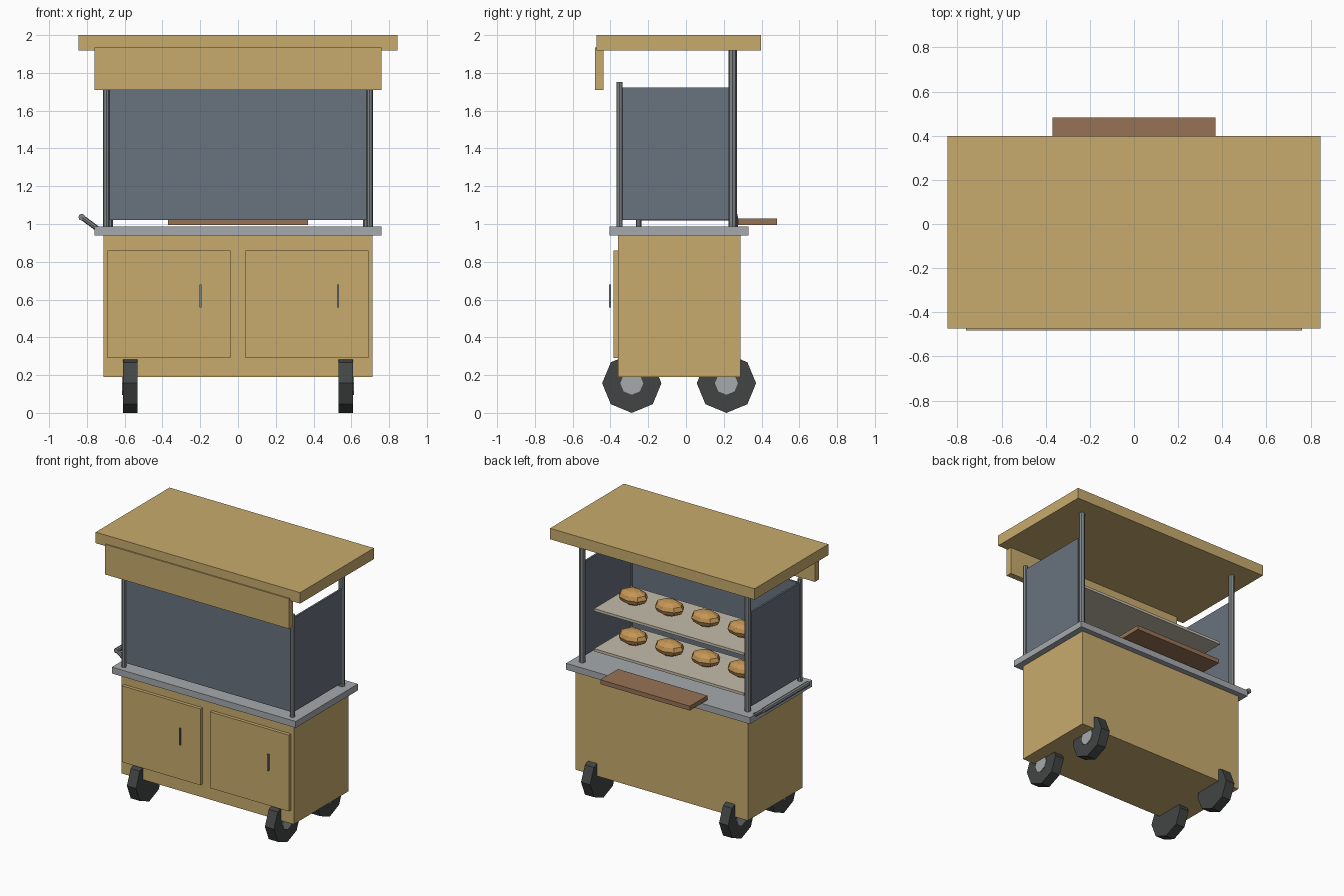
import bpy
from mathutils import Vector

if "Cube" in bpy.data.objects:
    bpy.data.objects.remove(bpy.data.objects["Cube"])


def material(name, rgb):
    m = bpy.data.materials.new(name)
    m.diffuse_color = (*rgb, 1)
    m.use_nodes = True
    m.node_tree.nodes["Principled BSDF"].inputs["Base Color"].default_value = m.diffuse_color
    return m


WOOD = material("tan_wood", (0.58, 0.41, 0.155))
BROWN = material("brown_wood", (0.31, 0.17, 0.09))
GLASS = material("tinted_panel", (0.14, 0.17, 0.21))
STEEL = material("steel", (0.22, 0.24, 0.25))
TOP = material("counter_metal", (0.38, 0.4, 0.42))
RUBBER = material("rubber", (0.055, 0.06, 0.06))
CREAM = material("cream_shelf", (0.55, 0.5, 0.4))
CRUST = material("crust", (0.55, 0.3, 0.09))


def finish(name, mat):
    ob = bpy.context.object
    ob.name = name
    ob.data.materials.append(mat)
    return ob


def box(name, x, y, z, mat):
    # x, y, z are (min, max) ranges
    bpy.ops.mesh.primitive_cube_add(size=1, location=[(a + b) / 2 for a, b in (x, y, z)])
    ob = finish(name, mat)
    ob.scale = [b - a for a, b in (x, y, z)]
    return ob


def rod(name, p, q, r, mat, sides=8):
    p, q = Vector(p), Vector(q)
    d = q - p
    bpy.ops.mesh.primitive_cylinder_add(vertices=sides, radius=r, depth=d.length, location=(p + q) / 2)
    ob = finish(name, mat)
    ob.rotation_euler = d.to_track_quat('Z', 'Y').to_euler()
    return ob


# Cabinet, counter and canopy
box("cabinet", (-0.713, 0.713), (-0.36, 0.288), (0.19, 0.94), WOOD)
box("counter", (-0.76, 0.76), (-0.404, 0.33), (0.94, 0.988), TOP)
box("roof", (-0.845, 0.845), (-0.474, 0.398), (1.918, 2.0), WOOD)
box("front_fascia", (-0.76, 0.76), (-0.483, -0.436), (1.71, 1.935), WOOD)

# Doors with pulls
for label, x0, pull_x in (("left", -0.69, -0.198), ("right", 0.04, 0.53)):
    box(label + "_door", (x0, x0 + 0.65), (-0.385, -0.358), (0.29, 0.86), WOOD)
    box(label + "_door_pull", (pull_x - 0.006, pull_x + 0.006), (-0.408, -0.396), (0.557, 0.68), STEEL)

# Posts, side panels and wheels, mirrored left and right
for s, label in ((-1, "left"), (1, "right")):
    rod(label + "_front_post", (s * 0.697, -0.352, 0.985), (s * 0.697, -0.352, 1.752), 0.017, STEEL)
    rod(label + "_rear_post", (s * 0.684, 0.247, 0.985), (s * 0.684, 0.247, 1.925), 0.022, STEEL)
    box(label + "_side_panel", sorted((s * 0.688, s * 0.702)), (-0.335, 0.228), (1.02, 1.723), GLASS)
    for y, end in ((-0.287, "front"), (0.214, "rear")):
        rod(f"{label}_{end}_wheel", (s * 0.533, y, 0.157), (s * 0.608, y, 0.157), 0.157, RUBBER)
        rod(f"{label}_{end}_hub", (s * 0.57, y, 0.157), (s * 0.614, y, 0.157), 0.061, TOP)
box("front_panel", (-0.68, 0.68), (-0.352, -0.338), (1.02, 1.723), GLASS)

# Serving board on the back edge
box("serving_board", (-0.37, 0.37), (0.275, 0.483), (0.995, 1.028), BROWN)

# Shelves with loaves
for level, z in (("lower", 1.085), ("upper", 1.385)):
    box(level + "_shelf", (-0.62, 0.62), (-0.24, 0.2), (z - 0.02, z), CREAM)
    for i in range(4):
        bpy.ops.mesh.primitive_uv_sphere_add(segments=8, ring_count=6, radius=1,
                                             location=(-0.45 + 0.3 * i, -0.02, z + 0.052))
        finish(f"{level}_loaf_{i + 1}", CRUST).scale = (0.112, 0.082, 0.055)

# Push handle on the left end
ys = (-0.25, 0.262)
rod("push_handle", (-0.827, ys[0] - 0.01, 1.036), (-0.827, ys[1] + 0.01, 1.036), 0.018, STEEL)
for y, end in zip(ys, ("front", "rear")):
    rod(end + "_handle_arm", (-0.74, y, 0.972), (-0.827, y, 1.036), 0.014, STEEL)
